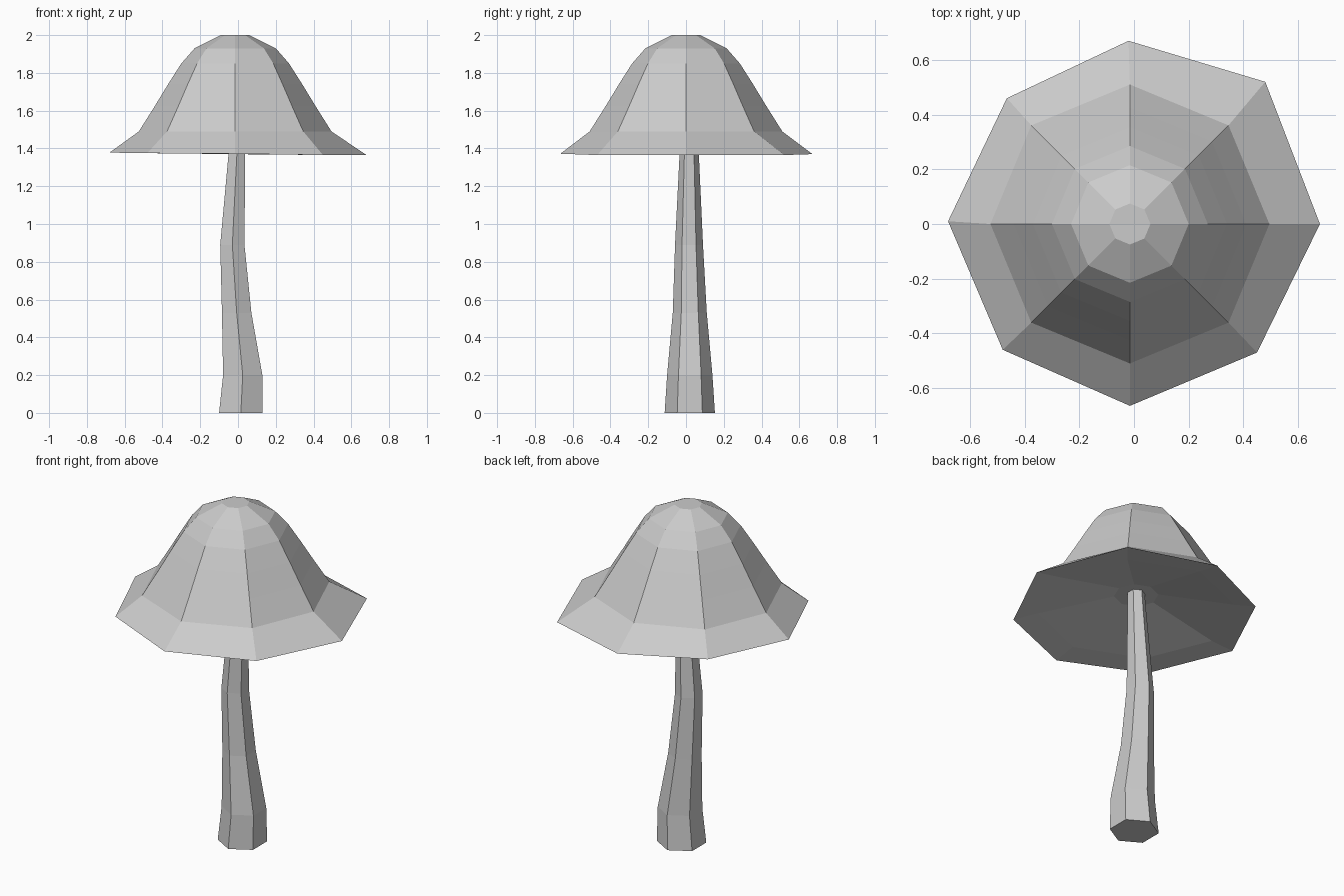
import bpy, bmesh
from math import cos, sin, pi

if "Cube" in bpy.data.objects:
    bpy.data.objects.remove(bpy.data.objects["Cube"])


def loft(name, rings, close_start=True, close_end=True):
    """Skin a list of equal-length point rings with flat quads."""
    bm = bmesh.new()
    loops = [[bm.verts.new(p) for p in ring] for ring in rings]
    for a, b in zip(loops, loops[1:]):
        n = len(a)
        for i in range(n):
            j = (i + 1) % n
            bm.faces.new((a[i], a[j], b[j], b[i]))
    if close_start:
        bm.faces.new(loops[0][::-1])
    if close_end:
        bm.faces.new(loops[-1])
    bmesh.ops.recalc_face_normals(bm, faces=bm.faces)
    mesh = bpy.data.meshes.new(name)
    bm.to_mesh(mesh)
    bm.free()
    obj = bpy.data.objects.new(name, mesh)
    bpy.context.collection.objects.link(obj)
    return obj


def ring(cx, cy, z, r, sides, turn=0.0):
    return [(cx + r * cos(turn + 2 * pi * i / sides),
             cy + r * sin(turn + 2 * pi * i / sides), z) for i in range(sides)]


# Cap: octagonal bell, slightly uneven rim, shallow hollow underside
CX = -0.015
outer = [(2.0, 0.075), (1.93, 0.215), (1.85, 0.285),
         (1.74, 0.355), (1.625, 0.425), (1.49, 0.51)]
rim = [(0.68, 0.0, 1.365), (0.48, 0.52, 1.365), (-0.02, 0.67, 1.37),
       (-0.465, 0.46, 1.375), (-0.68, 0.01, 1.378), (-0.48, -0.46, 1.375),
       (-0.015, -0.665, 1.372), (0.45, -0.47, 1.365)]
under = [(1.395, 0.53), (1.48, 0.12)]
cap_rings = [ring(CX, 0, z, r, 8) for z, r in outer]
cap_rings.append(rim)
cap_rings += [ring(CX, 0, z, r, 8) for z, r in under]
loft("mushroom_cap", cap_rings)

# Stem: bent, tapering hexagonal stalk (z, centre x, centre y, radius)
path = [(0.0, 0.015, 0.02, 0.133), (0.2, 0.025, 0.02, 0.12),
        (0.53, -0.007, 0.02, 0.09), (0.89, -0.03, 0.016, 0.074),
        (1.37, -0.006, 0.017, 0.051), (1.5, 0.0, 0.017, 0.046)]
loft("mushroom_stem", [ring(x, y, z, r, 6, pi / 6) for z, x, y, r in path])
